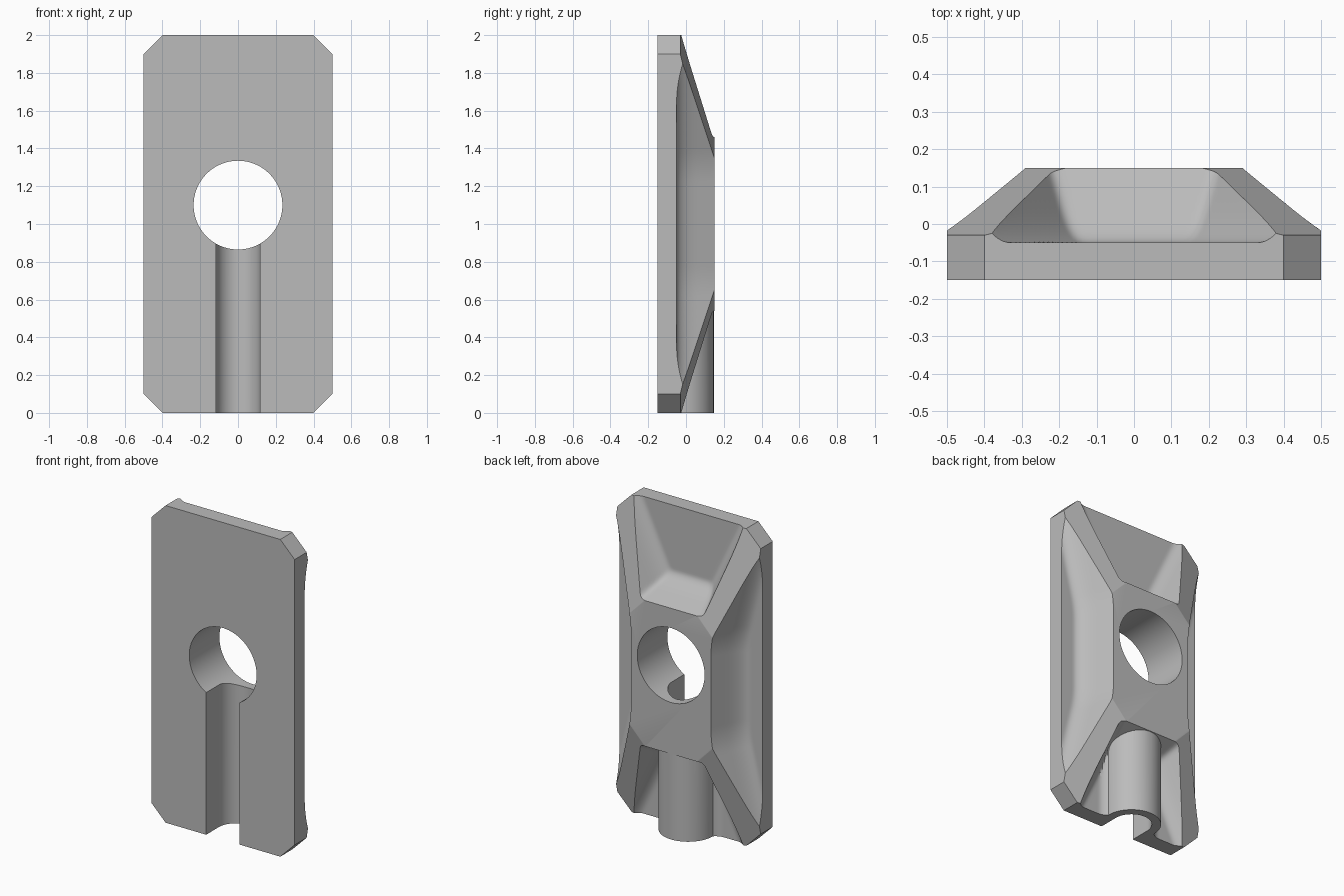
import bpy, bmesh, math

if "Cube" in bpy.data.objects:
    bpy.data.objects.remove(bpy.data.objects["Cube"])

FLOOR, TOP, MID = -0.05, 0.15, 1.0   # pocket floor, boss face, mid height

grey = bpy.data.materials.new("plain grey")
grey.diffuse_color = (0.5, 0.5, 0.5, 1)
grey.use_nodes = True
grey.node_tree.nodes["Principled BSDF"].inputs["Base Color"].default_value = grey.diffuse_color


def finish(name, bm):
    bmesh.ops.recalc_face_normals(bm, faces=bm.faces)
    mesh = bpy.data.meshes.new(name)
    bm.to_mesh(mesh)
    bm.free()
    mesh.materials.append(grey)
    obj = bpy.data.objects.new(name, mesh)
    bpy.context.collection.objects.link(obj)
    return obj


def prism(name, points, vec):
    bm = bmesh.new()
    face = bm.faces.new([bm.verts.new(p) for p in points])
    out = bmesh.ops.extrude_face_region(bm, geom=[face])["geom"]
    bmesh.ops.translate(bm, vec=vec, verts=[v for v in out if isinstance(v, bmesh.types.BMVert)])
    return finish(name, bm)


def arc(r, a0, a1, n):
    return [(r * math.cos(a0 + (a1 - a0) * i / n), r * math.sin(a0 + (a1 - a0) * i / n))
            for i in range(n + 1)]


# Convex blank: chamfered plate with four planes falling to the corners
def crest(x, z):
    return min(TOP, TOP - 0.18 * (abs(x) + abs(z) - 0.64) / 0.76)


bm = bmesh.new()
for sx in (-1, 1):
    for sz in (-1, 1):
        for x, z in ((0.4, 1), (0.5, 0.9)):
            bm.verts.new((sx * x, -0.15, MID + sz * z))
        for x, z in ((0.4, 1), (0.5, 0.9), (0.5, 0.14), (0, 0.64), (0, 1)):
            if x or sx > 0:
                bm.verts.new((sx * x, crest(x, z), MID + sz * z))
bmesh.ops.convex_hull(bm, input=bm.verts)
bmesh.ops.dissolve_limit(bm, angle_limit=0.01, verts=bm.verts, edges=bm.edges)
body = finish("clamp_body", bm)


# Pocket relief: filleted walls rising from four pocket floors
def line(p, q, x, z):
    dx, dz = q[0] - p[0], q[1] - p[1]
    return ((x - p[0]) * dz - (z - p[1]) * dx) / math.hypot(dx, dz)


def smooth_max(a, b, r=0.02):
    h = max(r - abs(a - b), 0) / r
    return max(a, b) + h * h * r / 4


def wall(t, r=0.045, k=2.2):
    if t < -r:
        return 0
    return k * (t + r) ** 2 / (4 * r) if t < r else k * t


def relief(x, z):
    ax, az = abs(x), abs(z)
    end = smooth_max(0.55 - az, line((0.165, 0.55), (0.38, 1.0), ax, az))
    side = smooth_max(0.37 - ax, -line((0.37, 0.30), (0.5, 0.82), ax, az))
    h = wall(min(end, side))
    if z < -0.4:                       # fillet at the foot of the tube
        h = max(h, max(0, 0.225 - max(ax, 0.15)) ** 2 / 0.12)
    return min(FLOOR + h, 0.25)


NX, NZ = 88, 168
bm = bmesh.new()
layers = []
for back in (True, False):
    rows = []
    for j in range(NZ + 1):
        z = -1.05 + 2.1 * j / NZ
        row = []
        for i in range(NX + 1):
            x = -0.55 + 1.1 * i / NX
            if back or i in (0, NX) or j in (0, NZ):
                row.append(bm.verts.new((x, relief(x, z) if back else -0.3, MID + z)))
            else:
                row.append(None)
        rows.append(row)
    layers.append(rows)
g, f = layers
for j in range(NZ):
    for i in range(NX):
        bm.faces.new((g[j][i], g[j][i + 1], g[j + 1][i + 1], g[j + 1][i]))
    for i in (0, NX):
        bm.faces.new((g[j][i], g[j + 1][i], f[j + 1][i], f[j][i]))
for i in range(NX):
    for j in (0, NZ):
        bm.faces.new((g[j][i], g[j][i + 1], f[j][i + 1], f[j][i]))
bm.faces.new(f[0] + [f[j][NX] for j in range(1, NZ)] + f[NZ][::-1]
             + [f[j][0] for j in range(NZ - 1, 0, -1)])
pockets = finish("pocket_relief_cutter", bm)

# Tube bulge over the channel, the channel itself, and the round hole
CY = -0.023
tube = prism("tube_bulge", [(x, CY + y, 0) for x, y in arc(0.17, 0, math.pi, 40)]
             + [(-0.17, -0.1, 0), (0.17, -0.1, 0)], (0, 0, 0.62))
channel = prism("channel_cutter", [(x, CY + y, -0.1) for x, y in arc(0.117, 0, math.pi, 32)]
                + [(-0.117, -0.4, -0.1), (0.117, -0.4, -0.1)], (0, 0, 1.15))
hole = prism("hole_cutter", [(x, -0.4, 1.1 + z) for x, z in arc(0.235, 0, math.tau, 72)[:-1]],
             (0, 0.8, 0))

for tool, op in ((pockets, "INTERSECT"), (tube, "UNION"),
                 (channel, "DIFFERENCE"), (hole, "DIFFERENCE")):
    mod = body.modifiers.new(tool.name, "BOOLEAN")
    mod.object, mod.operation, mod.solver = tool, op, "EXACT"

bpy.context.view_layer.update()
result = bpy.data.meshes.new_from_object(body.evaluated_get(bpy.context.evaluated_depsgraph_get()))
body.modifiers.clear()
body.data = result
for tool in (pockets, tube, channel, hole):
    bpy.data.objects.remove(tool)

# Smooth fillets, crisp edges
bpy.context.view_layer.objects.active = body
body.select_set(True)
bpy.ops.object.shade_smooth_by_angle(angle=math.radians(25))
